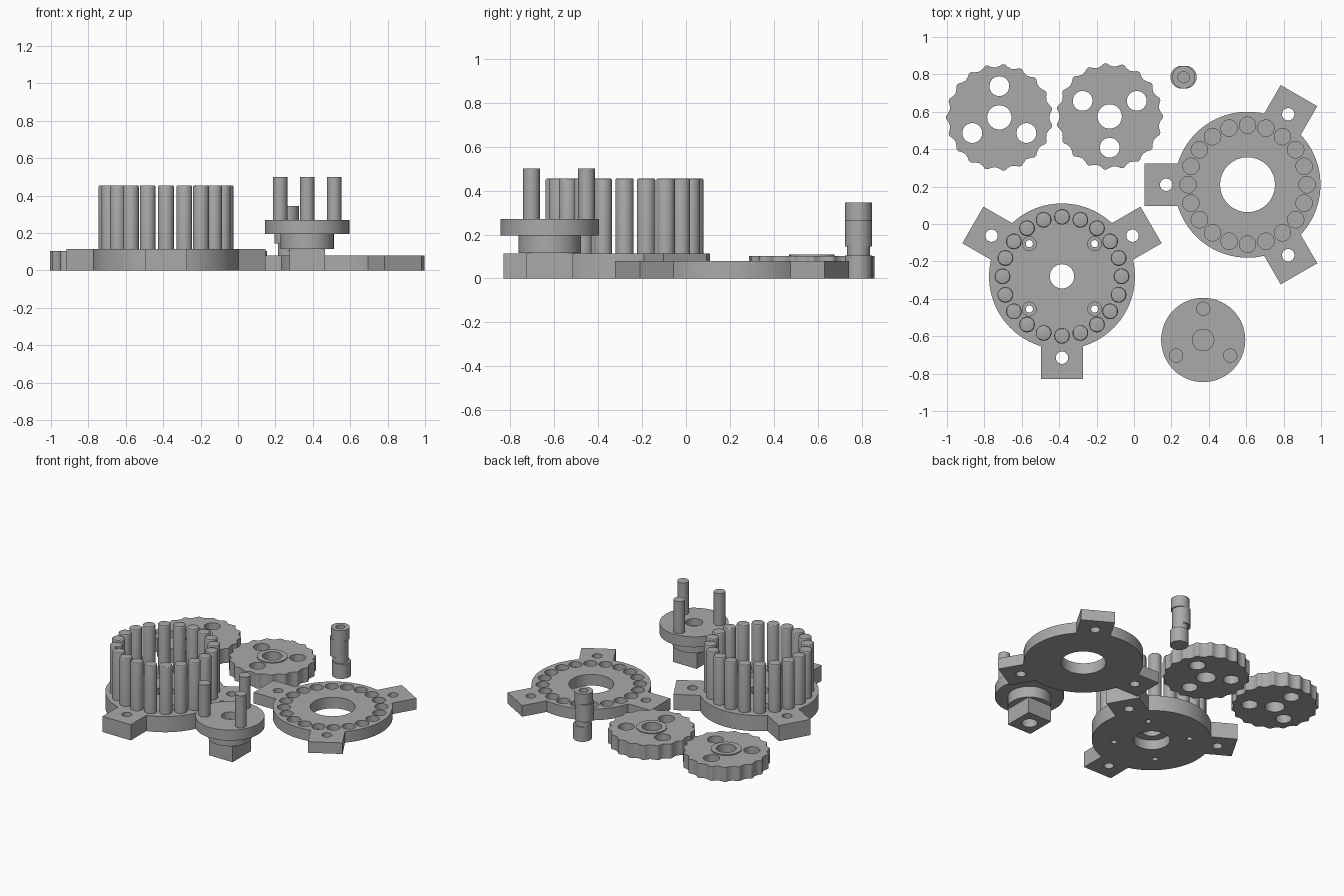
import bpy, bmesh, math
from mathutils import Vector

if "Cube" in bpy.data.objects:
    bpy.data.objects.remove(bpy.data.objects["Cube"])

steel = bpy.data.materials.new("grey_plastic")
steel.diffuse_color = (0.4, 0.4, 0.4, 1)
steel.use_nodes = True
steel.node_tree.nodes["Principled BSDF"].inputs["Base Color"].default_value = steel.diffuse_color


def polar(r, deg, c=(0, 0)):
    a = math.radians(deg)
    return (c[0] + r * math.cos(a), c[1] + r * math.sin(a))


def circle(c, r, n=48):
    return [polar(r, 360 * i / n, c) for i in range(n)]


def prism(name, outline, z0, z1, bevel=0):
    """Closed solid from a 2D outline, optional rounded top rim."""
    bm = bmesh.new()
    low = [bm.verts.new((x, y, z0)) for x, y in outline]
    high = [bm.verts.new((x, y, z1)) for x, y in outline]
    n = len(outline)
    bm.faces.new(low[::-1])
    top = bm.faces.new(high)
    for i in range(n):
        j = (i + 1) % n
        bm.faces.new((low[i], low[j], high[j], high[i]))
    if bevel:
        bmesh.ops.bevel(bm, geom=list(top.edges), offset=bevel, segments=3,
                        profile=0.5, affect='EDGES')
    me = bpy.data.meshes.new(name)
    bm.to_mesh(me)
    bm.free()
    me.materials.append(steel)
    ob = bpy.data.objects.new(name, me)
    bpy.context.collection.objects.link(ob)
    return ob


def cut(ob, holes):
    """Drill round holes, each (centre, radius, z0, z1)."""
    for c, r, z0, z1 in holes:
        tool = prism("drill", circle(c, r, 32), z0, z1)
        tool.hide_render = True
        mod = ob.modifiers.new("hole", 'BOOLEAN')
        mod.operation, mod.solver, mod.object = 'DIFFERENCE', 'EXACT', tool
        bpy.context.view_layer.update()
        me = bpy.data.meshes.new_from_object(
            ob.evaluated_get(bpy.context.evaluated_depsgraph_get()))
        ob.modifiers.clear()
        ob.data = me
        bpy.data.objects.remove(tool)


def flange(c, tabs, r=0.39, reach=0.55, half=0.113):
    """Disc outline with three square mounting tabs."""
    pts = []
    d = math.degrees(math.asin(half / r))
    corner = math.degrees(math.atan2(half, reach))
    for t in tabs:
        pts += [polar(r, t - d, c)]
        pts += [polar(math.hypot(reach, half), t + s * corner, c) for s in (-1, 1)]
        span = 120 - 2 * d
        pts += [polar(r, t + d + span * i / 24, c) for i in range(24)]
    return pts


THROUGH = (-0.1, 0.6)
PINS = 20

# Pin housing: flange with bearing seat, screw holes and a ring of pins
hc, tabs = (-0.385, -0.28), (30, 150, 270)
housing = prism("housing_plate", flange(hc, tabs), 0, 0.113)
cut(housing, [(hc, 0.065, *THROUGH), (hc, 0.12, -0.1, 0.07)]
    + [(polar(0.435, t, hc), 0.033, *THROUGH) for t in tabs])
for a in (45, 135, 225, 315):
    p = polar(0.247, a, hc)
    cut(housing, [(p, 0.019, *THROUGH), (p, 0.037, 0.075, 0.3)])
for i in range(PINS):
    prism("housing_pin", circle(polar(0.318, 360 * i / PINS, hc), 0.042, 28),
          0.10, 0.455, 0.008)

# Cover: thinner flange with blind sockets for the pins
lc, tabs = (0.607, 0.21), (60, 180, 300)
cover = prism("cover_plate", flange(lc, tabs), 0, 0.08)
cut(cover, [(lc, 0.147, *THROUGH)]
    + [(polar(0.435, t, lc), 0.033, *THROUGH) for t in tabs]
    + [(polar(0.318, 360 * i / PINS, lc), 0.044, 0.04, 0.3) for i in range(PINS)])


def cycloid(c, turn, R=0.318, pin=0.042, e=0.009, n=PINS):
    pts = []
    steps = (n - 1) * 12
    for i in range(steps):
        t = 2 * math.pi * i / steps
        psi = math.atan2(math.sin((1 - n) * t), R / (e * n) - math.cos((1 - n) * t))
        x = R * math.cos(t) - pin * math.cos(t + psi) - e * math.cos(n * t)
        y = -R * math.sin(t) + pin * math.sin(t + psi) + e * math.sin(n * t)
        v = Vector((x, y))
        pts.append(polar(v.length, math.degrees(math.atan2(y, x)) + turn, c))
    return pts[::-1]


# Two cycloidal discs, the second turned half a revolution
for c, turn in (((-0.72, 0.57), 0), ((-0.13, 0.575), 180)):
    disc = prism("cycloidal_disc", cycloid(c, turn), 0, 0.103)
    cut(disc, [(c, 0.065, *THROUGH)]
        + [(polar(0.167, 90 + turn + k * 120, c), 0.053, *THROUGH) for k in range(3)])
    hub = prism("disc_hub_rim", circle(c, 0.1), 0.1, 0.11)
    cut(hub, [(c, 0.065, *THROUGH)])

# Output carrier: square foot, collar, round plate and three drive pins
oc = (0.37, -0.62)
foot = prism("carrier_foot", [(oc[0] + sx * 0.095, oc[1] + sy * 0.105)
             for sx, sy in ((-1, -1), (1, -1), (1, 1), (-1, 1))], 0, 0.116)
cut(foot, [(oc, 0.052, -0.1, 0.1)])
prism("carrier_collar", circle(oc, 0.142), 0.115, 0.197)
plate = prism("carrier_plate", circle(oc, 0.225, 64), 0.195, 0.27)
cut(plate, [(oc, 0.057, 0.22, 0.5)])
for k in range(3):
    prism("drive_pin", circle(polar(0.167, 90 + 120 * k, oc), 0.038, 32), 0.26, 0.5)

# Eccentric shaft: two opposed cams, slimmer neck, bored end
sx, sy = 0.265, 0.785
prism("lower_cam", circle((sx + 0.009, sy), 0.061), 0, 0.105)
prism("shaft_neck", circle((sx, sy), 0.052), 0.10, 0.15)
prism("upper_cam", circle((sx - 0.009, sy), 0.061), 0.145, 0.27)
end = prism("shaft_end", circle((sx, sy), 0.061), 0.265, 0.345)
cut(end, [((sx, sy), 0.03, 0.28, 0.5)])

# Smooth round walls, keep crisp rims
bpy.ops.object.select_all(action='SELECT')
bpy.context.view_layer.objects.active = housing
bpy.ops.object.shade_smooth_by_angle(angle=math.radians(30))
